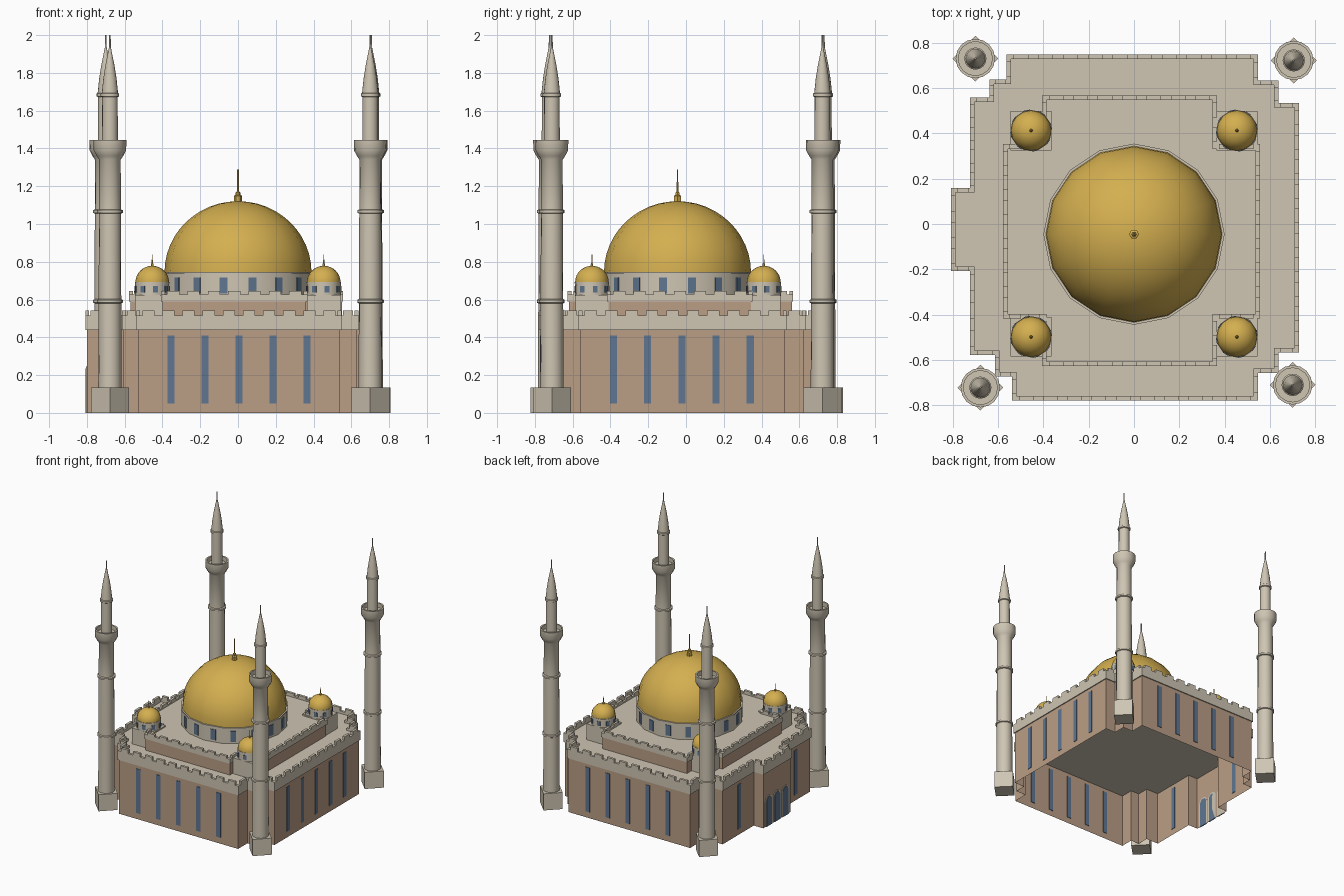
import bpy, bmesh, math
from mathutils import Matrix, Vector

if "Cube" in bpy.data.objects:
    bpy.data.objects.remove(bpy.data.objects["Cube"])


def material(name, rgb):
    m = bpy.data.materials.new(name)
    m.use_nodes = True
    m.diffuse_color = (*rgb, 1)
    m.node_tree.nodes["Principled BSDF"].inputs["Base Color"].default_value = (*rgb, 1)
    return m


STONE = material("pale stone", (0.62, 0.56, 0.45))
BRICK = material("warm brick", (0.49, 0.34, 0.235))
GOLD = material("gold", (0.66, 0.43, 0.08))
GLASS = material("blue glass", (0.115, 0.18, 0.28))


def finish(bm, name, mat, smooth=False):
    me = bpy.data.meshes.new(name)
    bm.to_mesh(me)
    bm.free()
    ob = bpy.data.objects.new(name, me)
    bpy.context.collection.objects.link(ob)
    me.materials.append(mat)
    if smooth:
        bpy.ops.object.select_all(action="DESELECT")
        ob.select_set(True)
        bpy.context.view_layer.objects.active = ob
        bpy.ops.object.shade_smooth_by_angle(angle=math.radians(35))
    return ob


def add_box(bm, centre, size, turn=0):
    mat = Matrix.Translation(centre) @ Matrix.Rotation(turn, 4, "Z") @ Matrix.Diagonal((*size, 1))
    bmesh.ops.create_cube(bm, size=1, matrix=mat)


def lathe(name, profile, mat, x, y, sides=16):
    """Spin a (radius, height) profile around a vertical axis."""
    bm = bmesh.new()
    pts = [bm.verts.new((r, 0, z)) for r, z in profile]
    edges = [bm.edges.new(p) for p in zip(pts, pts[1:])]
    bmesh.ops.spin(bm, geom=pts + edges, cent=(0, 0, 0), axis=(0, 0, 1),
                   angle=math.tau, steps=sides)
    bmesh.ops.remove_doubles(bm, verts=bm.verts, dist=0.0005)
    bmesh.ops.recalc_face_normals(bm, faces=bm.faces)
    bmesh.ops.translate(bm, verts=bm.verts, vec=(x, y, 0))
    return finish(bm, name, mat, True)


def offset(outline, d):
    """Grow (d > 0) a counter-clockwise right-angled outline."""
    out = []
    for i, p in enumerate(outline):
        a = (Vector(p) - Vector(outline[i - 1])).normalized()
        b = (Vector(outline[(i + 1) % len(outline)]) - Vector(p)).normalized()
        out.append((p[0] + d * (a.y + b.y), p[1] - d * (a.x + b.x)))
    return out


def prism(name, outline, z0, z1, mat, bottom=True, top=True):
    bm = bmesh.new()
    low = [bm.verts.new((*p, z0)) for p in outline]
    high = [bm.verts.new((*p, z1)) for p in outline]
    for i in range(len(low)):
        j = (i + 1) % len(low)
        bm.faces.new((low[i], low[j], high[j], high[i]))
    if bottom:
        bm.faces.new(low[::-1])
    if top:
        bm.faces.new(high)
    return finish(bm, name, mat)


def parapet(name, outline, z0, z1, z2, thick=0.02, pitch=0.11):
    """Low wall round a roof, crowned by evenly spaced merlons."""
    bm = bmesh.new()
    inner = offset(outline, -thick)
    rings = [[bm.verts.new((*p, z)) for p in loop]
             for loop, z in ((outline, z0), (outline, z1), (inner, z1), (inner, z0))]
    n = len(outline)
    for lower, upper in zip(rings, rings[1:]):
        for i in range(n):
            j = (i + 1) % n
            bm.faces.new((lower[i], lower[j], upper[j], upper[i]))
    mid = offset(outline, -thick / 2)
    for i in range(n):
        a, b = Vector(mid[i]), Vector(mid[(i + 1) % n])
        span = b - a
        count = max(1, round(span.length / pitch))
        for k in range(count):
            c = a + span * (k + 0.5) / count
            add_box(bm, (c.x, c.y, (z1 + z2) / 2), (span.length / count * 0.6, thick, z2 - z1),
                    math.atan2(span.y, span.x))
    return finish(bm, name, STONE)


# Main hall: open shell, stone roof band, battlements
hall = [(-0.53, -0.77), (0.54, -0.77), (0.54, -0.65), (0.63, -0.65), (0.63, -0.56),
        (0.72, -0.56), (0.72, 0.525), (0.63, 0.525), (0.63, 0.625), (0.54, 0.625),
        (0.54, 0.74), (-0.555, 0.74), (-0.555, 0.63), (-0.63, 0.63), (-0.63, 0.55),
        (-0.715, 0.55), (-0.715, 0.15), (-0.8, 0.15), (-0.8, -0.2), (-0.715, -0.2),
        (-0.715, -0.57), (-0.605, -0.57), (-0.605, -0.665), (-0.53, -0.665)]
prism("hall_walls", hall, 0, 0.44, BRICK, bottom=False, top=False)
band = offset(hall, 0.008)
prism("hall_roof", band, 0.44, 0.495, STONE)
parapet("hall_parapet", band, 0.49, 0.515, 0.542)

# Tall windows of the hall
bm = bmesh.new()
for k in range(-2, 3):
    for y in (-0.77, 0.74):
        add_box(bm, (0.005 + 0.18 * k, y, 0.23), (0.038, 0.008, 0.36))
    add_box(bm, (0.72, -0.022 + 0.181 * k, 0.23), (0.008, 0.038, 0.36))
    if abs(k) == 2:
        add_box(bm, (-0.715, -0.022 + 0.181 * k, 0.23), (0.008, 0.038, 0.36))
finish(bm, "hall_windows", GLASS)


# Arched doors with stone surrounds on the side porch
def arch_plate(name, y, half, spring, x0, x1, mat):
    bm = bmesh.new()
    pts = [(half, 0)] + [(half * math.cos(math.pi * i / 8), spring + half * math.sin(math.pi * i / 8))
                         for i in range(9)] + [(-half, 0)]
    face = bm.faces.new([bm.verts.new((x0, y + u, z)) for u, z in pts])
    ext = bmesh.ops.extrude_face_region(bm, geom=[face])
    bmesh.ops.translate(bm, vec=(x1 - x0, 0, 0),
                        verts=[v for v in ext["geom"] if isinstance(v, bmesh.types.BMVert)])
    bmesh.ops.recalc_face_normals(bm, faces=bm.faces)
    finish(bm, name, mat)


for k in (-1, 0, 1):
    y = -0.025 + 0.105 * k
    arch_plate("door_surround", y, 0.045, 0.2, -0.799, -0.804, STONE)
    arch_plate("door", y, 0.035, 0.2, -0.799, -0.807, GLASS)

# Upper tier: cross-shaped block with battlements
tier = [(-0.40, -0.62), (0.36, -0.62), (0.36, -0.41), (0.55, -0.41), (0.55, 0.345),
        (0.36, 0.345), (0.36, 0.56), (-0.40, 0.56), (-0.40, 0.345), (-0.57, 0.345),
        (-0.57, -0.41), (-0.40, -0.41)]
prism("tier_walls", tier, 0.49, 0.595, BRICK)
tier_band = offset(tier, 0.007)
prism("tier_roof", tier_band, 0.59, 0.615, STONE)
parapet("tier_parapet", tier_band, 0.61, 0.627, 0.645)


# Domes on windowed drums
def dome(name, x, y, r, z0, z1, windows, sides, win_size, finial):
    lathe(name + "_drum", [(0, z0), (r, z0), (r, z1), (0, z1)], STONE, x, y, sides)
    lathe(name + "_rim", [(r * 0.95, z1 - 0.008), (r * 1.012, z1 - 0.008),
                          (r * 1.012, z1), (r * 0.95, z1)], STONE, x, y, sides)
    bm = bmesh.new()
    flat = r * math.cos(math.pi / sides)
    for i in range(windows):
        a = math.tau * i / windows + math.pi / sides
        add_box(bm, (x + flat * math.cos(a), y + flat * math.sin(a), z0 + (z1 - z0) * 0.48),
                (0.008, *win_size), a)
    finish(bm, name + "_windows", GLASS)
    rd = r * 0.985
    lathe(name, [(rd * math.cos(math.pi * i / 24), z1 + rd * 0.965 * math.sin(math.pi * i / 24))
                 for i in range(12)] + [(0, z1 + rd * 0.965)], GOLD, x, y, sides)
    top = z1 + rd * 0.96
    lathe(name + "_finial", [(p, top + h) for p, h in finial], GOLD, x, y, 6)


dome("main_dome", 0, -0.045, 0.395, 0.61, 0.745, 16, 16, (0.042, 0.085),
     [(0.02, -0.01), (0.022, 0.03), (0.012, 0.035), (0.012, 0.048), (0.005, 0.055),
      (0.004, 0.17), (0, 0.172)])
for x in (-0.454, 0.454):
    for y in (-0.498, 0.412):
        bm = bmesh.new()
        add_box(bm, (x, y, 0.557), (0.18, 0.175, 0.135))
        finish(bm, "corner_block", STONE)
        dome("small_dome", x, y, 0.09, 0.62, 0.693, 8, 16, (0.026, 0.035),
             [(0.008, -0.005), (0.007, 0.012), (0.003, 0.016), (0.002, 0.06), (0, 0.061)])

# Four minarets on turned square plinths
shaft = [(0.062, 0.13), (0.06, 0.58), (0.068, 0.584), (0.068, 0.598), (0.06, 0.602),
         (0.058, 1.055), (0.068, 1.059), (0.068, 1.073), (0.058, 1.077), (0.057, 1.34),
         (0.07, 1.36), (0.086, 1.39), (0.087, 1.445), (0.075, 1.445), (0.075, 1.41),
         (0.042, 1.41), (0.041, 1.672), (0.049, 1.676), (0.049, 1.69), (0.043, 1.694),
         (0.035, 1.77), (0.024, 1.84), (0.012, 1.9), (0.005, 1.935), (0.004, 2.0), (0, 2.0)]
for x, y in ((-0.7, 0.73), (0.705, 0.722), (-0.678, -0.722), (0.7, -0.71)):
    lathe("minaret", shaft, STONE, x, y)
    bm = bmesh.new()
    add_box(bm, (x, y, 0.0675), (0.143, 0.143, 0.135), math.pi / 4)
    finish(bm, "minaret_plinth", STONE)
